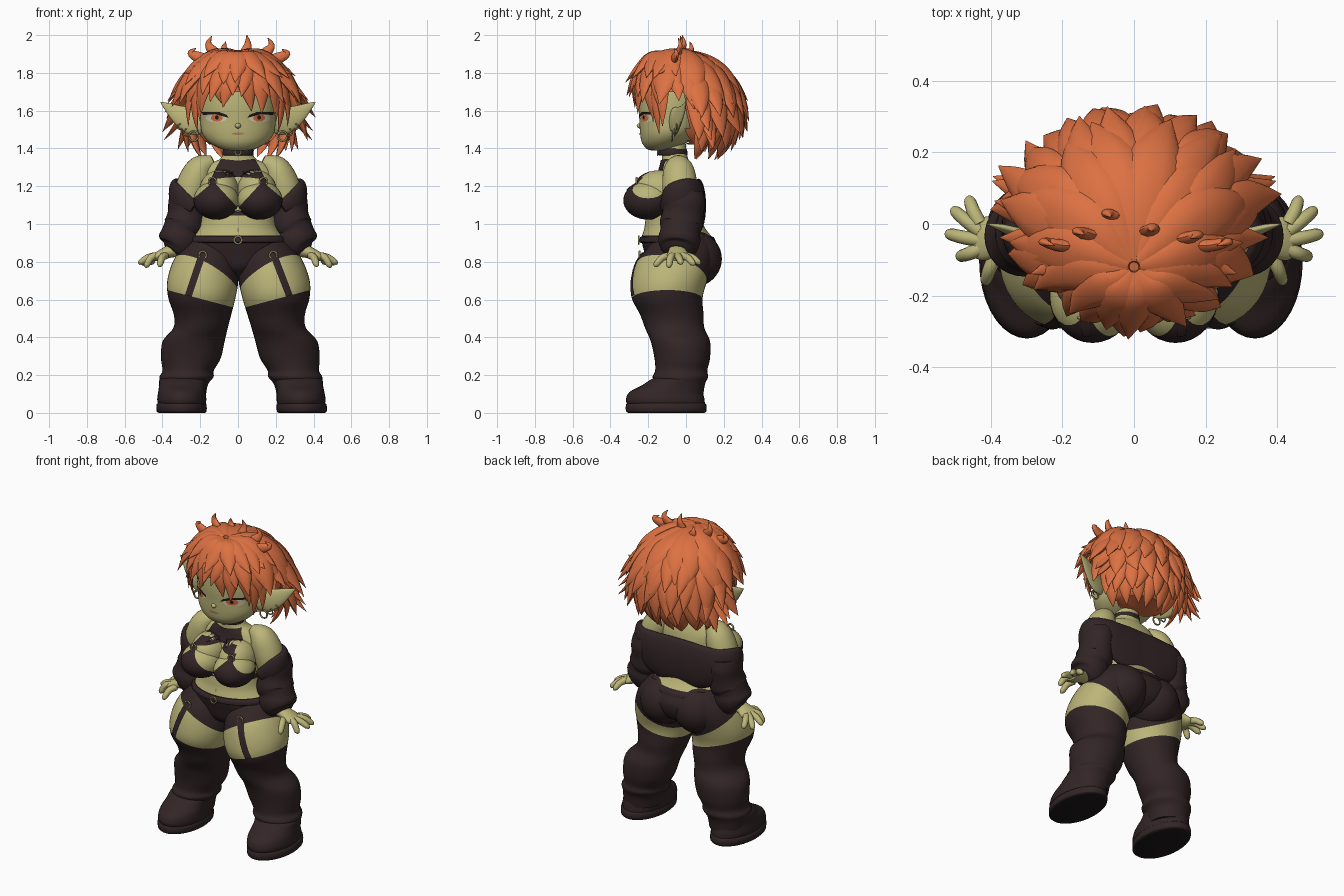
import bpy, bmesh, math, random
from mathutils import Vector, Matrix
from mathutils.bvhtree import BVHTree

if "Cube" in bpy.data.objects:
    bpy.data.objects.remove(bpy.data.objects["Cube"])

random.seed(4)
R = math.radians


def material(name, rgb):
    m = bpy.data.materials.new(name)
    m.diffuse_color = (*rgb, 1)
    m.use_nodes = True
    m.node_tree.nodes["Principled BSDF"].inputs["Base Color"].default_value = m.diffuse_color
    return m


SKIN = material("green skin", (0.50, 0.46, 0.19))
HAIR = material("orange hair", (0.72, 0.165, 0.055))
CLOTH = material("dark cloth", (0.032, 0.018, 0.019))
SOLE = material("black sole", (0.012, 0.009, 0.009))
METAL = material("brass", (0.36, 0.30, 0.13))
LIP = material("lip", (0.42, 0.22, 0.10))
WHITE = material("eye white", (0.66, 0.60, 0.42))
IRIS = material("iris orange", (0.62, 0.15, 0.05))


def spline(path, sub):
    out, n = [], len(path)
    for i in range(n - 1):
        a, b, c, d = path[max(i - 1, 0)], path[i], path[i + 1], path[min(i + 2, n - 1)]
        for k in range(sub):
            t = k / sub
            out.append([0.5 * (2 * q + (r - p) * t + (2 * p - 5 * q + 4 * r - s) * t * t
                               + (3 * q - p - 3 * r + s) * t ** 3) for p, q, r, s in zip(a, b, c, d)])
    return out + [list(path[-1])]


def sweep(path, seg=20, sub=4, ref=(0, 1, 0), level=False, bm=None):
    """Elliptical tube through (x, y, z, width, depth) points; level keeps the rings horizontal."""
    bm = bm or bmesh.new()
    pts, rings = spline(path, sub), []
    for i, p in enumerate(pts):
        u, v = Vector((1, 0, 0)), Vector((0, 1, 0))
        if not level:
            t = (Vector(pts[min(i + 1, len(pts) - 1)][:3]) - Vector(pts[max(i - 1, 0)][:3])).normalized()
            v = Vector(ref)
            v = (v - t * v.dot(t)).normalized()
            u = t.cross(v)
        rw, rd = max(p[3], 0.001), max(p[4], 0.001)
        rings.append([bm.verts.new(Vector(p[:3]) + u * rw * math.cos(a) + v * rd * math.sin(a))
                      for a in (2 * math.pi * k / seg for k in range(seg))])
    for a, b in zip(rings, rings[1:]):
        for k in range(seg):
            bm.faces.new((a[k], a[(k + 1) % seg], b[(k + 1) % seg], b[k]))
    bm.faces.new(rings[0])
    bm.faces.new(rings[-1])
    return bm


def ball(co, radii, bm=None):
    bm = bm or bmesh.new()
    bmesh.ops.create_uvsphere(bm, u_segments=32, v_segments=20, radius=1,
                              matrix=Matrix.Translation(co) @ Matrix.Diagonal((*radii, 1)))
    return bm


def ring(co, rad, r, bm=None):
    return sweep([(co[0] + rad * math.cos(a), co[1], co[2] + rad * math.sin(a), r, r)
                  for a in (R(30) * k for k in range(13))], 8, 2, bm=bm)


def make(name, bm, mats, rule=None, cuts=(), mirror=False, drop=None, closed=True):
    for co, no in cuts:
        bmesh.ops.bisect_plane(bm, geom=bm.verts[:] + bm.edges[:] + bm.faces[:], plane_co=co, plane_no=no)
    if drop:
        bmesh.ops.delete(bm, geom=[f for f in bm.faces if drop(f.calc_center_median())], context='FACES')
    if closed:
        bmesh.ops.recalc_face_normals(bm, faces=bm.faces[:])
    for f in bm.faces:
        f.smooth = True
        f.material_index = int(rule(f.calc_center_median())) if rule else 0
    tree = BVHTree.FromBMesh(bm)
    if mirror:
        new = bmesh.ops.duplicate(bm, geom=bm.verts[:] + bm.edges[:] + bm.faces[:])["geom"]
        for v in new:
            if isinstance(v, bmesh.types.BMVert):
                v.co.x *= -1
        bmesh.ops.reverse_faces(bm, faces=[f for f in new if isinstance(f, bmesh.types.BMFace)])
    for v in bm.verts:  # the legs lean slightly to one side
        v.co.x += .02 * max(0, 1 - v.co.z / .8)
    me = bpy.data.meshes.new(name)
    bm.to_mesh(me)
    bm.free()
    me.set_sharp_from_angle(angle=R(50))
    for m in mats:
        me.materials.append(m)
    bpy.context.collection.objects.link(bpy.data.objects.new(name, me))
    return tree


def front_y(trees, x, z, default=-.2):
    hits = [t.ray_cast(Vector((abs(x), -2, z)), Vector((0, 1, 0)))[0] for t in trees]
    return min([h.y for h in hits if h] or [default])


def decal(name, outline, trees, mat, off, mirror=True):
    """Thin plate: an x-z outline projected from the front onto the given surfaces."""
    n, steps, bm = len(outline), 5, bmesh.new()
    edge = [Vector(outline[i]).lerp(Vector(outline[(i + 1) % n]), k / steps)
            for i in range(n) for k in range(steps)]
    mid = sum((Vector(p) for p in outline), Vector((0, 0))) / n

    def put(p):
        return bm.verts.new((p.x, front_y(trees, p.x, p.y) - off, p.y))
    rows = [[put(mid.lerp(p, k / 6)) for p in edge] for k in range(1, 7)]
    c, m = put(mid), len(edge)
    for i in range(m):
        j = (i + 1) % m
        bm.faces.new((c, rows[0][i], rows[0][j]))
        for a, b in zip(rows, rows[1:]):
            bm.faces.new((a[i], b[i], b[j], a[j]))
    for f in bm.faces:
        f.normal_update()
    if sum(f.normal.y for f in bm.faces) > 0:
        bmesh.ops.reverse_faces(bm, faces=bm.faces[:])
    make(name, bm, [mat], mirror=mirror, closed=False)


def oval(x, z, a, b):
    return [(x + a * math.cos(R(30 * k)), z + b * math.sin(R(30 * k))) for k in range(12)]


# Torso with neck; shorts below the waist
torso = make("torso", sweep([
    (0, -.02, .71, .03, .08), (0, -.02, .76, .16, .17), (0, -.02, .85, .27, .20), (0, -.045, .92, .25, .19),
    (0, -.06, .98, .207, .16), (0, -.07, 1.05, .19, .14), (0, -.06, 1.15, .19, .12), (0, -.05, 1.25, .195, .10),
    (0, -.05, 1.315, .155, .08), (0, -.06, 1.355, .085, .068), (0, -.07, 1.46, .07, .065)], 48, 4, level=True),
    [SKIN, CLOTH], lambda c: c.z < .94 or 1.045 < c.z < 1.075,
    [((0, 0, z), (0, 0, 1)) for z in (.94, 1.045, 1.075)])
make("belt", sweep([(0, -.045, .90, .25, .19), (0, -.045, .905, .263, .202), (0, -.048, .93, .257, .195),
                    (0, -.05, .938, .235, .17)], 48, 2, level=True), [CLOTH])
make("choker", sweep([(0, -.07, 1.362, .07, .06), (0, -.07, 1.366, .082, .077), (0, -.07, 1.395, .08, .075),
                      (0, -.07, 1.40, .07, .06)], 32, 2, level=True), [CLOTH])

# Bust with triangle cups
cup = [((0, 0, 1.085), (-1.08, 0, 1)), ((.13, 0, 1.225), (.85, 0, 1))]
bust = make("bust", ball((.10, -.14, 1.175), (.105, .135, .11), ball((.116, -.2, 1.125), (.12, .132, .102))),
            [SKIN, CLOTH], lambda c: c.z < 1.085 + 1.08 * c.x and c.z < 1.225 - .85 * (c.x - .13), cup, True)
front = [torso, bust]
decal("halter_top", [(-.09, 1.345), (0, 1.335), (.09, 1.345), (.115, 1.30), (.145, 1.235), (.07, 1.245),
                     (0, 1.25), (-.07, 1.245), (-.145, 1.235), (-.115, 1.30)], front, CLOTH, .008, False)
decal("cup_strap", [(.12, 1.245), (.15, 1.245), (.145, 1.18), (.12, 1.18)], front, CLOTH, .006)

# Legs: skin thigh between the shorts hem and the tall slouching stocking
leg = make("leg", sweep([
    (.14, -.02, .95, .09, .12), (.155, -.03, .88, .14, .17), (.175, -.06, .80, .170, .20),
    (.189, -.088, .70, .188, .20), (.196, -.10, .61, .178, .188), (.195, -.075, .52, .152, .168),
    (.207, -.06, .45, .144, .157), (.245, -.03, .38, .164, .157), (.262, -.02, .29, .158, .147),
    (.278, -.025, .225, .136, .138), (.288, -.03, .19, .143, .147), (.30, -.03, .15, .125, .13),
    (.305, -.03, .08, .115, .12)], 40, 5, level=True), [SKIN, CLOTH],
    lambda c: c.z > .61 + .585 * c.x - .339 * c.y or c.z < .55 + .265 * c.x,
    [((0, 0, .61), (-.585, .339, 1)), ((0, 0, .55), (-.265, 0, 1))], True)
make("buttock", ball((.12, .02, .815), (.15, .17, .155)), [CLOTH], mirror=True)
make("boot", sweep([(.315, -.105, .045, .125, .205), (.316, -.11, .07, .13, .208), (.314, -.105, .11, .126, .195),
                    (.31, -.075, .145, .124, .16), (.303, -.045, .18, .125, .135), (.30, -.04, .20, .08, .09)],
                   36, 4, level=True), [CLOTH], mirror=True)
make("boot_sole", sweep([(.318, -.105, 0, .12, .2), (.318, -.105, .008, .132, .213),
                         (.318, -.105, .045, .132, .213), (.318, -.105, .052, .12, .2)], 36, 2, level=True),
     [SOLE, CLOTH], lambda c: c.z > .006, mirror=True)
decal("garter_strap", [(.165, .85), (.205, .85), (.285, .625), (.25, .615)], [leg, torso], CLOTH, .008)

# Arms, loose sleeves and the open jacket across the back
make("upper_arm", sweep([(.13, -.045, 1.335, .03, .03), (.19, -.04, 1.30, .07, .075), (.225, -.035, 1.24, .085, .09),
                         (.255, -.03, 1.15, .085, .09), (.28, -.02, 1.02, .07, .07)], 28), [SKIN], mirror=True)
make("sleeve", sweep([(.275, -.01, 1.17, .08, .10), (.278, -.01, 1.12, .09, .112), (.278, -.015, 1.06, .094, .108),
                      (.283, -.025, 1.00, .108, .115), (.298, -.03, .965, .100, .105), (.308, -.035, .92, .112, .112),
                      (.325, -.04, .875, .098, .10), (.345, -.045, .85, .06, .07)], 32), [CLOTH], mirror=True)
side = [(.235, -.125, 1.09, .012, .03), (.315, -.09, 1.14, .025, .06), (.335, -.01, 1.16, .03, .08),
        (.26, .05, 1.13, .04, .11), (.13, .065, 1.10, .04, .14)]
make("jacket_back", sweep(side + [(0, .065, 1.10, .04, .14)] + [(-p[0], *p[1:]) for p in side[::-1]],
                          28, 5, (0, 0, 1)), [CLOTH])

# Hands with spread fingers
hand = sweep([(.33, -.045, .865, .045, .04), (.375, -.045, .85, .05, .032), (.42, -.04, .83, .062, .026),
              (.445, -.035, .82, .045, .018)], 20, 4, (0, 0, 1))
for x, y, z, by in ((.465, .068, .785, 0), (.505, .037, .78, -.02), (.52, -.03, .785, -.045),
                    (.49, -.095, .77, -.07), (.42, -.165, .775, -.085)):
    bx = .385 if y < -.12 else .43
    sweep([(bx, by, .832, .02, .02), ((bx + x) / 2, (by + y) / 2, .822, .019, .019),
           (x - .006, y * .95, z + .012, .016, .016), (x, y, z, .004, .004)], 12, 4, (0, 0, 1), bm=hand)
make("hand", hand, [SKIN], mirror=True)

# Head, nose, ears
head = make("head", sweep([
    (0, -.15, 1.388, .02, .02), (0, -.145, 1.396, .085, .06), (0, -.115, 1.43, .15, .118),
    (0, -.09, 1.48, .19, .153), (0, -.075, 1.55, .2, .172), (0, -.07, 1.64, .205, .18),
    (0, -.06, 1.74, .19, .175), (0, -.05, 1.82, .12, .12), (0, -.05, 1.85, .01, .01)], 48, 5, level=True), [SKIN])
make("nose", ball((0, -.241, 1.52), (.016, .02, .014)), [SKIN])
make("ear", sweep([(.165, -.075, 1.545, .045, .02), (.205, -.065, 1.545, .07, .022), (.25, -.05, 1.55, .073, .02),
                   (.31, -.03, 1.578, .052, .016), (.37, -.01, 1.618, .024, .01), (.41, .0, 1.645, .002, .002)],
                  20), [SKIN], mirror=True)
studs = ring((.235, -.075, 1.465), .025, .005)
ring((.27, -.06, 1.485), .018, .004, studs)
ring((.305, -.05, 1.515), .014, .004, studs)
make("earring", studs, [METAL], mirror=True)

# Face details: half closed eyes, lips
decal("eye_white", oval(.115, 1.56, .056, .022), [head], WHITE, .002)
decal("iris", oval(.112, 1.562, .032, .021), [head], IRIS, .004)
decal("pupil", oval(.112, 1.564, .010, .011), [head], SOLE, .006)
decal("eyelash", [(.05, 1.562), (.08, 1.578), (.115, 1.582), (.15, 1.58), (.185, 1.577), (.192, 1.592),
                  (.15, 1.592), (.1, 1.593), (.06, 1.578)], [head], SOLE, .007)
decal("lips", oval(0, 1.478, .034, .007), [head], LIP, .003, False)
decal("navel", oval(0, .968, .006, .011), [torso], LIP, .002, False)

# Metal fittings resting on the surface
for name, x, z in (("strap_ring", .135, 1.225), ("garter_ring", .187, .835)):
    make(name, ring((x, front_y([torso, bust, leg], x, z) - .01, z), .02, .005), [METAL], mirror=True)
fittings = ring((0, -.235, 1.085), .018, .005)
ring((0, -.15, 1.38), .015, .004, fittings)
ring((0, -.25, .915), .02, .005, fittings)
make("centre_rings", fittings, [METAL])

# Hair: a cap covered by layered pointed locks that flick outwards
make("hair_cap", sweep([(0, .06, 1.42, .15, .11), (0, .03, 1.48, .21, .18), (0, .0, 1.60, .265, .24),
                        (0, -.01, 1.70, .27, .25), (0, -.03, 1.80, .235, .22), (0, -.05, 1.87, .15, .15),
                        (0, -.06, 1.90, .02, .02)], 40, 4, level=True), [HAIR],
     drop=lambda c: c.z < 1.69 and c.y < .01)
CENTRE = Vector((0, 0, 1.64))


def scalp(az, p, s):
    c = math.cos(p)
    u = max(c, 0)
    return CENTRE + Vector((.285 * s * math.sin(p) * math.sin(az),
                            -.265 * s * math.sin(p) * math.cos(az) - .04 * u - .08 * u ** 6,
                            (.265 * s if c > 0 else .36) * c))


def lock(bm, az, p0, p1, w, s0, s1, twist=0):
    pts = []
    for i, k in enumerate((.3, .75, 1, .9, .55, .02)):
        t = i / 5
        q = scalp(R(az + twist * t * t), R(p0 + (p1 - p0) * t), s0 + (s1 - s0) * t ** 2.6)
        pts.append((*q, w * k, w * k * .45))
    sweep(pts, 10, 3, Vector(pts[3][:3]) - CENTRE, bm=bm)


# (first azimuth, last azimuth, count, start, end, half width, tip spread, extra side spread); 0 is the front
LAYERS = {"back_hair": [(80, 280, 8, 3, 78, .085, 1.16, 0), (72, 288, 10, 22, 92, .075, 1.24, .06),
                        (106, 254, 9, 45, 106, .070, 1.28, .2), (106, 254, 10, 60, 119, .062, 1.34, .2),
                        (110, 250, 10, 76, 132, .054, 1.28, .22), (115, 245, 9, 90, 145, .045, 1.15, .1)],
          "fringe": [(-80, 80, 9, 3, 68, .06, 1.2, 0), (-76, 76, 10, 14, 86, .058, 1.16, .08),
                     (-56, 56, 8, 35, 97, .05, 1.03, 0)]}
for name, layers in LAYERS.items():
    bm = bmesh.new()
    for a0, a1, n, p0, p1, w, s1, extra in layers:
        for i in range(n):
            az = a0 + (a1 - a0) * i / (n - 1) + random.uniform(-3, 3)
            lock(bm, az, p0, p1 + random.uniform(-5, 5), w * random.uniform(.85, 1.1), 1.0,
                 s1 + extra * math.sin(R(az)) ** 2 + random.uniform(-.05, .05), random.uniform(-10, 10))
    make(name, bm, [HAIR])

# Strands in front of the ears, and flicks above and behind them
bm = bmesh.new()
for az, p0, p1, w, s1 in ((54, 40, 117, .036, 1.02), (63, 45, 110, .038, 1.1), (47, 45, 106, .034, 1.0),
                          (66, 30, 62, .04, 1.25), (84, 40, 88, .045, 1.32), (100, 55, 98, .045, 1.4),
                          (108, 70, 114, .045, 1.6), (110, 76, 123, .042, 1.75), (116, 80, 133, .042, 1.7)):
    lock(bm, az, p0, p1, w, .98, s1)
make("side_strand", bm, [HAIR], mirror=True)

# Curled tufts on the crown
bm = bmesh.new()
for x, y, tx, tz in ((-.06, -.03, -.15, 1.995), (.02, -.02, .05, 2.0), (.08, -.04, .17, 1.985),
                     (-.12, -.06, -.24, 1.93), (.13, -.06, .25, 1.925), (-.02, .02, -.07, 1.965)):
    h = tz - 1.85
    sweep([(x, y, 1.85, .03, .022), (x + (tx - x) * .7, y, 1.85 + h * .38, .03, .018),
           (tx * 1.04, y + .01, 1.85 + h * .7, .018, .012), (tx * .93, y, tz, .002, .002)], 10, 5, bm=bm)
make("crown_tufts", bm, [HAIR])
